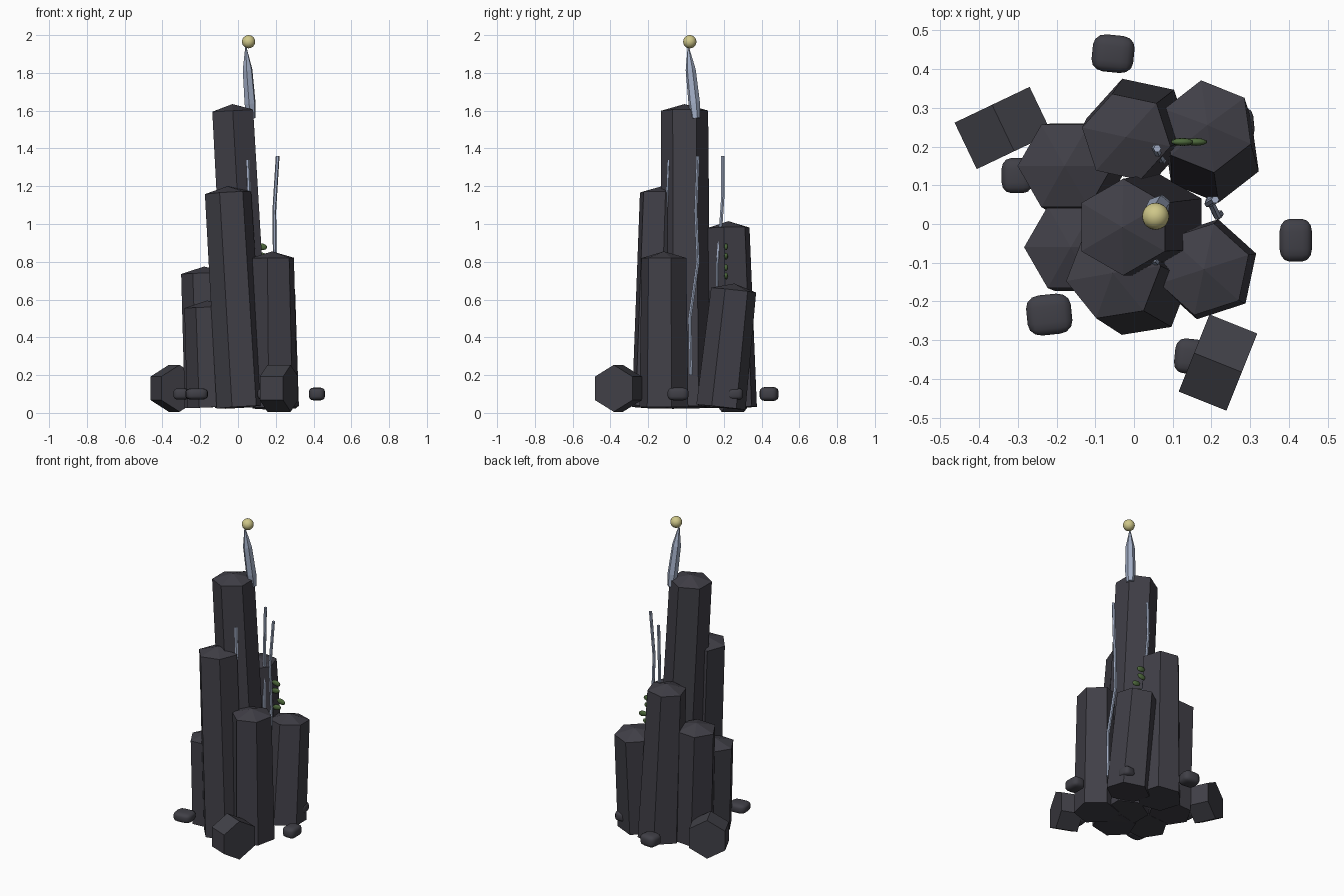
import bpy, bmesh, math
from mathutils import Vector, Matrix

if "Cube" in bpy.data.objects:
    bpy.data.objects.remove(bpy.data.objects["Cube"])


def mat(name, rgb):
    m = bpy.data.materials.new(name)
    m.diffuse_color = (*rgb, 1)
    m.use_nodes = True
    m.node_tree.nodes["Principled BSDF"].inputs["Base Color"].default_value = m.diffuse_color
    return m


STONE = mat("dark basalt", (0.052, 0.050, 0.063))
ROCK = mat("rubble grey", (0.052, 0.051, 0.063))
METAL = mat("pale blue crystal", (0.36, 0.42, 0.56))
GOLD = mat("pale gold", (0.62, 0.57, 0.25))
MOSS = mat("moss green", (0.075, 0.14, 0.045))


def finish(name, bm, material, smooth=False):
    bmesh.ops.recalc_face_normals(bm, faces=bm.faces)
    me = bpy.data.meshes.new(name)
    bm.to_mesh(me)
    bm.free()
    for p in me.polygons:
        p.use_smooth = smooth
    me.materials.append(material)
    ob = bpy.data.objects.new(name, me)
    bpy.context.collection.objects.link(ob)
    return ob


def spindle(name, start, end, rings, sides, rot, material):
    """Loft rings (distance along axis 0..1, radius); a zero radius closes to a point."""
    a, b = Vector(start), Vector(end)
    q = Vector((0, 0, 1)).rotation_difference(b - a)
    bm = bmesh.new()
    prev = None
    for t, r in rings:
        c = a.lerp(b, t)
        if r == 0:
            tip = bm.verts.new(c)
            for i in range(sides):
                bm.faces.new((prev[i], prev[(i + 1) % sides], tip))
            continue
        ring = []
        for i in range(sides):
            w = math.radians(rot) + math.tau * i / sides
            ring.append(bm.verts.new(c + q @ Vector((r * math.cos(w), r * math.sin(w), 0))))
        if prev:
            for i in range(sides):
                j = (i + 1) % sides
                bm.faces.new((prev[i], prev[j], ring[j], ring[i]))
        else:
            bm.faces.new(ring[::-1])
        prev = ring
    if rings[-1][1]:
        bm.faces.new(prev)
    return finish(name, bm, material)


# Leaning hexagonal columns: base xy, rim centre, base radius, rim radius, turn
columns = {
    "centre_column": ((0.06, 0.0), (-0.028, -0.008, 1.60), 0.132, 0.125, 90),
    "front_column": ((0.015, -0.165), (-0.053, -0.128, 1.165), 0.130, 0.124, 9),
    "right_front_column": ((0.19, -0.117), (0.181, -0.117, 0.82), 0.132, 0.121, 18),
    "right_back_column": ((0.20, 0.185), (0.19, 0.252, 0.65), 0.132, 0.121, 38),
    "back_column": ((0.012, 0.245), (-0.02, 0.225, 0.98), 0.137, 0.117, 48),
    "left_back_column": ((-0.15, 0.145), (-0.178, 0.15, 0.74), 0.132, 0.123, 0),
    "left_front_column": ((-0.14, -0.06), (-0.162, -0.06, 0.56), 0.130, 0.122, 0),
}
for name, (base, rim, r0, r1, rot) in columns.items():
    b, t = Vector((*base, 0.03)), Vector(rim)
    length = (t - b).length
    apex = t + (t - b) / length * 0.035
    spindle(name, b, apex, [(0, r0), (length / (length + 0.035), r1), (1, 0)], 6, rot, STONE)

# Fallen column pieces lying on their sides
for name, c, ang in (("left_fallen_block", (-0.338, 0.248), -64.5),
                     ("right_fallen_block", (0.217, -0.358), -21.8)):
    bm = bmesh.new()
    bmesh.ops.create_cone(bm, cap_ends=True, segments=6, radius1=0.124, radius2=0.124, depth=0.133)
    top = max(bm.verts, key=lambda v: v.co.x).co
    turn = Matrix.Rotation(-math.atan2(top.y, top.x), 4, 'Z')
    m = (Matrix.Translation((*c, 0.13)) @ Matrix.Rotation(math.radians(ang), 4, 'Z')
         @ Matrix.Rotation(math.pi / 2, 4, 'Y') @ turn)
    bmesh.ops.transform(bm, matrix=m, verts=bm.verts)
    finish(name, bm, ROCK)

# Rounded pebbles around the foot
pebbles = [(-0.054, 0.44, 0.054, 0.048, 0.037), (0.418, -0.042, 0.042, 0.055, 0.034),
           (-0.219, -0.234, 0.058, 0.052, 0.030), (0.145, -0.342, 0.040, 0.045, 0.030),
           (-0.302, 0.125, 0.040, 0.045, 0.030), (0.272, 0.258, 0.038, 0.042, 0.030)]
for i, (x, y, sx, sy, sz) in enumerate(pebbles):
    bm = bmesh.new()
    bmesh.ops.create_cube(bm, size=2)
    bmesh.ops.bevel(bm, geom=bm.edges[:], offset=0.6, segments=3, profile=0.5, affect='EDGES')
    bmesh.ops.scale(bm, vec=(sx, sy, sz), verts=bm.verts)
    bmesh.ops.rotate(bm, matrix=Matrix.Rotation(0.1 * (i % 3 - 1), 3, 'Z'), verts=bm.verts)
    bmesh.ops.translate(bm, vec=(x, y, 0.1), verts=bm.verts)
    finish(f"pebble_{i + 1}", bm, ROCK, True)

# Crystal spire and the orb on its tip
spindle("crystal_spire", (0.07, 0.052, 1.56), (0.04, 0.01, 1.955),
        [(0, 0.024), (0.2, 0.031), (0.65, 0.027), (1, 0)], 6, 20, METAL)
bm = bmesh.new()
bmesh.ops.create_uvsphere(bm, u_segments=20, v_segments=12, radius=0.035)
bmesh.ops.translate(bm, vec=(0.056, 0.02, 1.965), verts=bm.verts)
finish("orb", bm, GOLD, True)

# Thin crystal veins running up the crevices
veins = {
    "right_vein": [(0.222, 0.026, 0.2), (0.215, 0.02, 0.5), (0.195, 0.063, 0.8),
                   (0.192, 0.052, 1.07), (0.21, 0.063, 1.36)],
    "back_vein": [(0.075, 0.165, 0.3), (0.07, 0.167, 0.78), (0.06, 0.185, 1.0),
                  (0.055, 0.195, 1.15), (0.06, 0.195, 1.36)],
    "front_vein": [(0.05, -0.09, 0.4), (0.05, -0.10, 0.98), (0.057, -0.097, 1.17),
                   (0.05, -0.09, 1.34)],
}
for name, pts in veins.items():
    bm = bmesh.new()
    prev = None
    for p in pts:
        ring = [bm.verts.new((p[0] + 0.01 * math.cos(k * math.tau / 6),
                              p[1] + 0.01 * math.sin(k * math.tau / 6), p[2])) for k in range(6)]
        if prev:
            for k in range(6):
                j = (k + 1) % 6
                bm.faces.new((prev[k], prev[j], ring[j], ring[k]))
        else:
            bm.faces.new(ring[::-1])
        prev = ring
    bm.faces.new(prev)
    finish(name, bm, METAL)

# Moss tufts beside the back column
for i, (x, z) in enumerate([(0.125, 0.88), (0.12, 0.83), (0.16, 0.77), (0.13, 0.725)]):
    bm = bmesh.new()
    bmesh.ops.create_icosphere(bm, subdivisions=2, radius=1)
    m = (Matrix.Translation((x, 0.212, z)) @ Matrix.Rotation(0.2 * (-1) ** i, 4, 'Y')
         @ Matrix.Diagonal((0.03, 0.010, 0.018, 1)))
    bmesh.ops.transform(bm, matrix=m, verts=bm.verts)
    finish(f"moss_tuft_{i + 1}", bm, MOSS, True)
